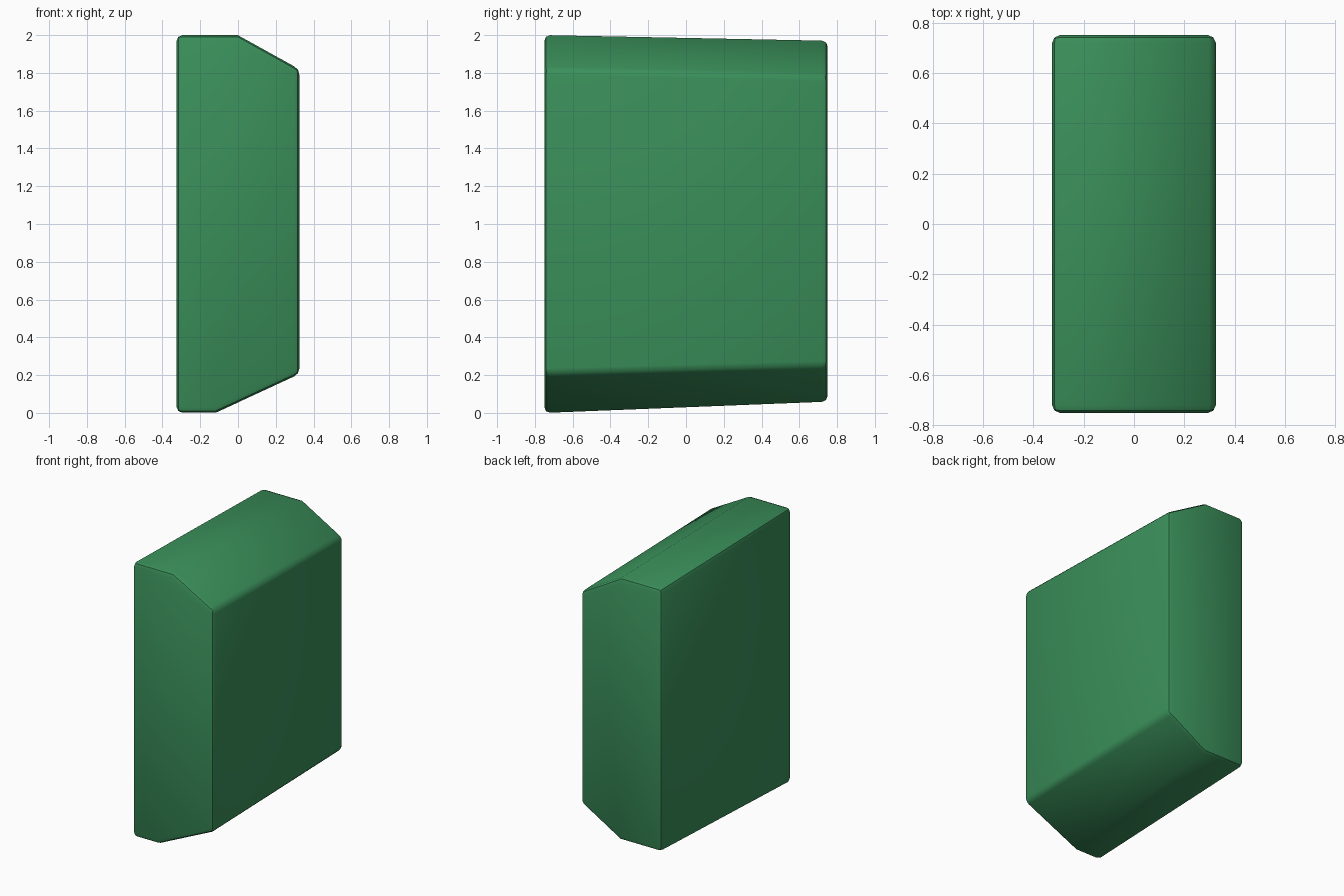
import bpy
import bmesh

if "Cube" in bpy.data.objects:
    bpy.data.objects.remove(bpy.data.objects["Cube"])

# Front and back cross-sections (x, z), back one slightly tapered
front = [(-0.325, 0.0), (-0.12, 0.0), (0.325, 0.205),
         (0.325, 1.82), (0.0, 2.0), (-0.325, 2.0)]
back = [(-0.325, 0.06), (0.01, 0.06), (0.325, 0.245),
        (0.325, 1.785), (0.0, 1.97), (-0.325, 1.97)]

# Loft the two sections into one solid
bm = bmesh.new()
rings = [[bm.verts.new((x, y, z)) for x, z in section]
         for y, section in ((-0.75, front), (0.75, back))]
for ring in rings:
    bm.faces.new(ring)
n = len(front)
for i in range(n):
    j = (i + 1) % n
    bm.faces.new((rings[0][i], rings[0][j], rings[1][j], rings[1][i]))
bmesh.ops.recalc_face_normals(bm, faces=bm.faces)

# Soften every edge except the shallow top and bottom creases
edges = [e for e in bm.edges if e.calc_face_angle(0) > 0.6]
bmesh.ops.bevel(bm, geom=edges, offset=0.03, offset_type='OFFSET',
                segments=2, profile=0.5, affect='EDGES', clamp_overlap=True)

mesh = bpy.data.meshes.new("tapered_block")
bm.to_mesh(mesh)
bm.free()
block = bpy.data.objects.new("tapered_block", mesh)
bpy.context.collection.objects.link(block)

# Green finish and smooth shading
green = bpy.data.materials.new("green")
green.diffuse_color = (0.042, 0.275, 0.102, 1)
green.use_nodes = True
green.node_tree.nodes["Principled BSDF"].inputs["Base Color"].default_value = green.diffuse_color
mesh.materials.append(green)
bpy.context.view_layer.objects.active = block
block.select_set(True)
bpy.ops.object.shade_smooth_by_angle(angle=0.6)
